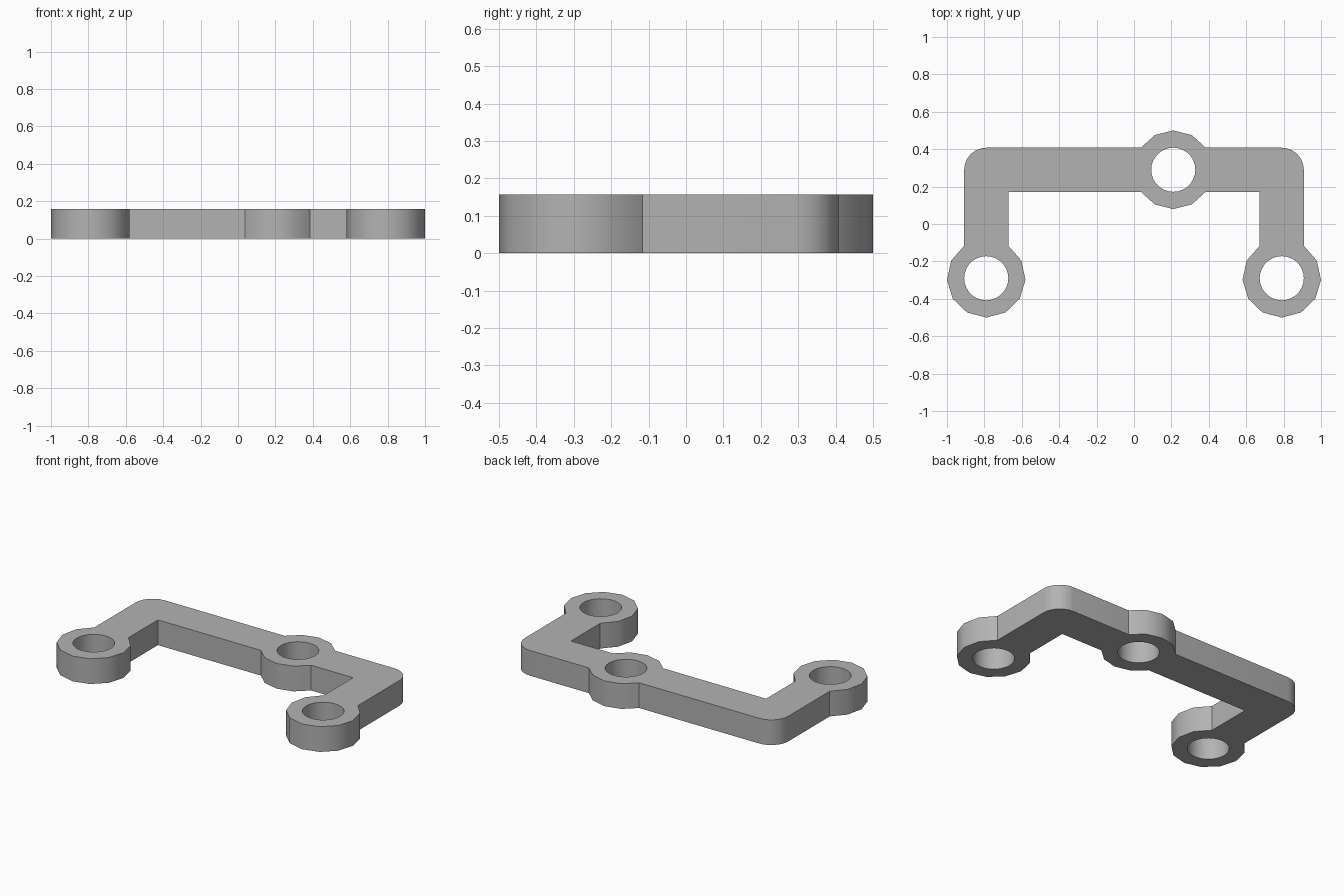
import bpy, bmesh
from math import asin, cos, sin, pi, radians

cube = bpy.data.objects.get("Cube")
if cube:
    bpy.data.objects.remove(cube)

HEIGHT = 0.157
RING_R, BORE_R = 0.21, 0.118       # boss and hole radii
HALF = 0.118                       # half width of the bars
ARM_X, BAR_Y, FRONT_Y = 0.79, 0.29, -0.29
BOSS_X = 0.21
NECK = asin(HALF / RING_R)         # angle at which a bar meets a boss


def arc(cx, cy, r, start, end, steps):
    """Points along an arc, both ends included."""
    turn = (end - start) / steps
    return [(cx + r * cos(start + i * turn), cy + r * sin(start + i * turn))
            for i in range(steps + 1)]


# Outline, counter-clockwise from the left front boss
inner_x, inner_y = ARM_X - HALF, BAR_Y - HALF
sweep = (pi / 2 + NECK, 2.5 * pi - NECK, 10)
outline = arc(-ARM_X, FRONT_Y, RING_R, *sweep)
outline += [(-inner_x, inner_y)]
outline += arc(BOSS_X, BAR_Y, RING_R, pi + NECK, 2 * pi - NECK, 4)
outline += [(inner_x, inner_y)]
outline += arc(ARM_X, FRONT_Y, RING_R, *sweep)
outline += arc(ARM_X, BAR_Y, HALF, 0, pi / 2, 6)
outline += arc(BOSS_X, BAR_Y, RING_R, NECK, pi - NECK, 4)
outline += arc(-ARM_X, BAR_Y, HALF, pi / 2, pi, 6)

# Round holes through the three bosses
centres = [(-ARM_X, FRONT_Y), (ARM_X, FRONT_Y), (BOSS_X, BAR_Y)]
loops = [outline] + [arc(x, y, BORE_R, 0, 2 * pi, 28)[:-1] for x, y in centres]

# Filled, extruded curve
curve = bpy.data.curves.new("bracket_profile", 'CURVE')
curve.dimensions = '2D'
curve.fill_mode = 'BOTH'
curve.extrude = HEIGHT / 2
for loop in loops:
    spline = curve.splines.new('POLY')
    spline.points.add(len(loop) - 1)
    for point, (x, y) in zip(spline.points, loop):
        point.co = (x, y, 0, 1)
    spline.use_cyclic_u = True
bracket = bpy.data.objects.new("bracket", curve)
bpy.context.collection.objects.link(bracket)
bpy.ops.object.select_all(action='DESELECT')
bracket.select_set(True)
bpy.context.view_layer.objects.active = bracket
bpy.ops.object.convert(target='MESH')
bracket = bpy.context.object
bracket.name = "bracket"

# Weld the caps to the walls and stand the part on the ground
bm = bmesh.new()
bm.from_mesh(bracket.data)
bmesh.ops.remove_doubles(bm, verts=bm.verts, dist=0.0005)
bmesh.ops.translate(bm, verts=bm.verts, vec=(0, 0, HEIGHT / 2))
bmesh.ops.recalc_face_normals(bm, faces=bm.faces)
bm.to_mesh(bracket.data)
bm.free()

# Plain grey finish
grey = bpy.data.materials.new("plain grey")
grey.use_nodes = True
colour = (0.45, 0.45, 0.45, 1)
grey.diffuse_color = colour
grey.node_tree.nodes["Principled BSDF"].inputs["Base Color"].default_value = colour
bracket.data.materials.clear()
bracket.data.materials.append(grey)
bpy.ops.object.shade_smooth_by_angle(angle=radians(35))
